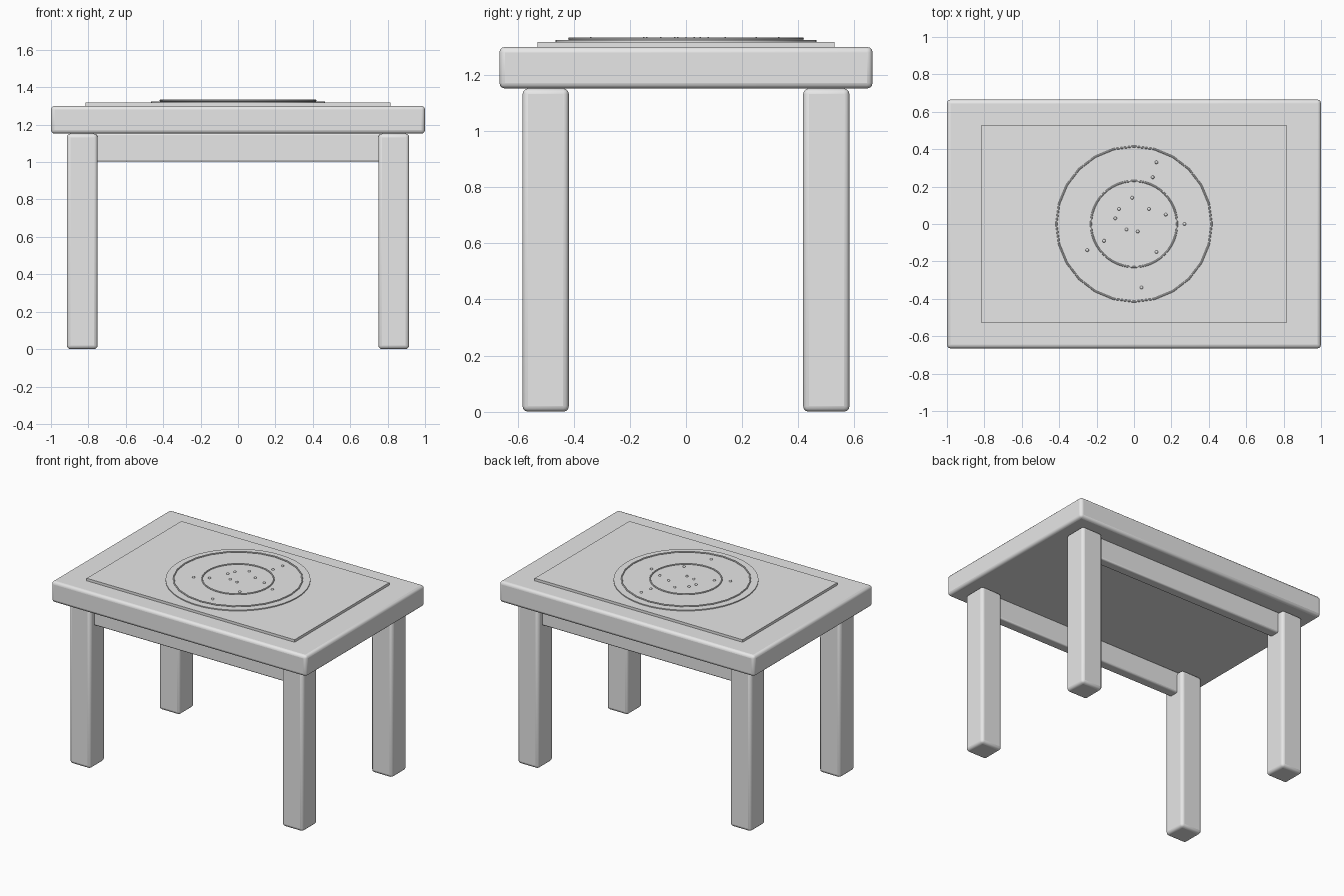
import bpy
from math import radians

cube = bpy.data.objects.get("Cube")
if cube:
    bpy.data.objects.remove(cube, do_unlink=True)

GREY = (0.8, 0.8, 0.8, 1.0)
mat = bpy.data.materials.new("light grey")
mat.use_nodes = True
mat.diffuse_color = GREY
mat.node_tree.nodes["Principled BSDF"].inputs["Base Color"].default_value = GREY


def finish(name, smooth=True):
    obj = bpy.context.object
    obj.name = name
    obj.data.materials.append(mat)
    if smooth:
        bpy.ops.object.shade_smooth_by_angle(angle=radians(35))
    return obj


def box(name, centre, size, bevel=0.0):
    bpy.ops.mesh.primitive_cube_add(size=1, location=centre)
    bpy.context.object.scale = size
    bpy.ops.object.transform_apply(location=False, rotation=False, scale=True)
    obj = finish(name, bevel > 0)
    if bevel:
        mod = obj.modifiers.new("rounded edges", 'BEVEL')
        mod.width = bevel
        mod.segments = 3
    return obj


def ring(name, radius, sides):
    bpy.ops.mesh.primitive_torus_add(
        location=(0, 0, INLAY_TOP + 0.004), major_radius=radius, minor_radius=0.005,
        major_segments=sides, minor_segments=8)
    return finish(name)


SLAB_BOTTOM, SLAB_TOP = 1.152, 1.3
PANEL_TOP, INLAY_TOP = 1.318, 1.325
LEG_X, LEG_Y, LEG_W = 0.833, 0.5, 0.165

# Table top with a raised panel and a round inlay
box("table_top", (0, 0, (SLAB_BOTTOM + SLAB_TOP) / 2),
    (2, 1.33, SLAB_TOP - SLAB_BOTTOM), 0.02)
box("raised_panel", (0, 0, (SLAB_TOP - 0.01 + PANEL_TOP) / 2),
    (1.63, 1.06, PANEL_TOP - SLAB_TOP + 0.01))
bpy.ops.mesh.primitive_cylinder_add(
    vertices=64, radius=0.465, depth=0.012, location=(0, 0, INLAY_TOP - 0.006))
finish("round_inlay")

# Legs and long aprons
for y, depth_name in ((-LEG_Y, "front"), (LEG_Y, "back")):
    for x, side in ((LEG_X, "left"), (-LEG_X, "right")):
        box(f"{depth_name}_{side}_leg", (x, y, SLAB_BOTTOM / 2),
            (LEG_W, LEG_W, SLAB_BOTTOM), 0.02)
    box(f"{depth_name}_apron", (0, y, 1.078), (1.6, 0.07, 0.152), 0.01)

# Decorative rings
ring("outer_ring", 0.415, 24)
ring("inner_ring", 0.23, 48)

# Scattered studs
STUDS = [(0.12, 0.33), (0.10, 0.25), (-0.01, 0.14), (-0.08, 0.08), (-0.10, 0.03),
         (0.08, 0.08), (0.17, 0.05), (0.27, 0.0), (-0.04, -0.03), (0.02, -0.04),
         (-0.16, -0.09), (-0.25, -0.14), (0.12, -0.15), (0.04, -0.34)]
for i, (x, y) in enumerate(STUDS, 1):
    bpy.ops.mesh.primitive_uv_sphere_add(
        segments=12, ring_count=8, radius=0.009, location=(x, y, INLAY_TOP + 0.001))
    finish(f"stud_{i}")
